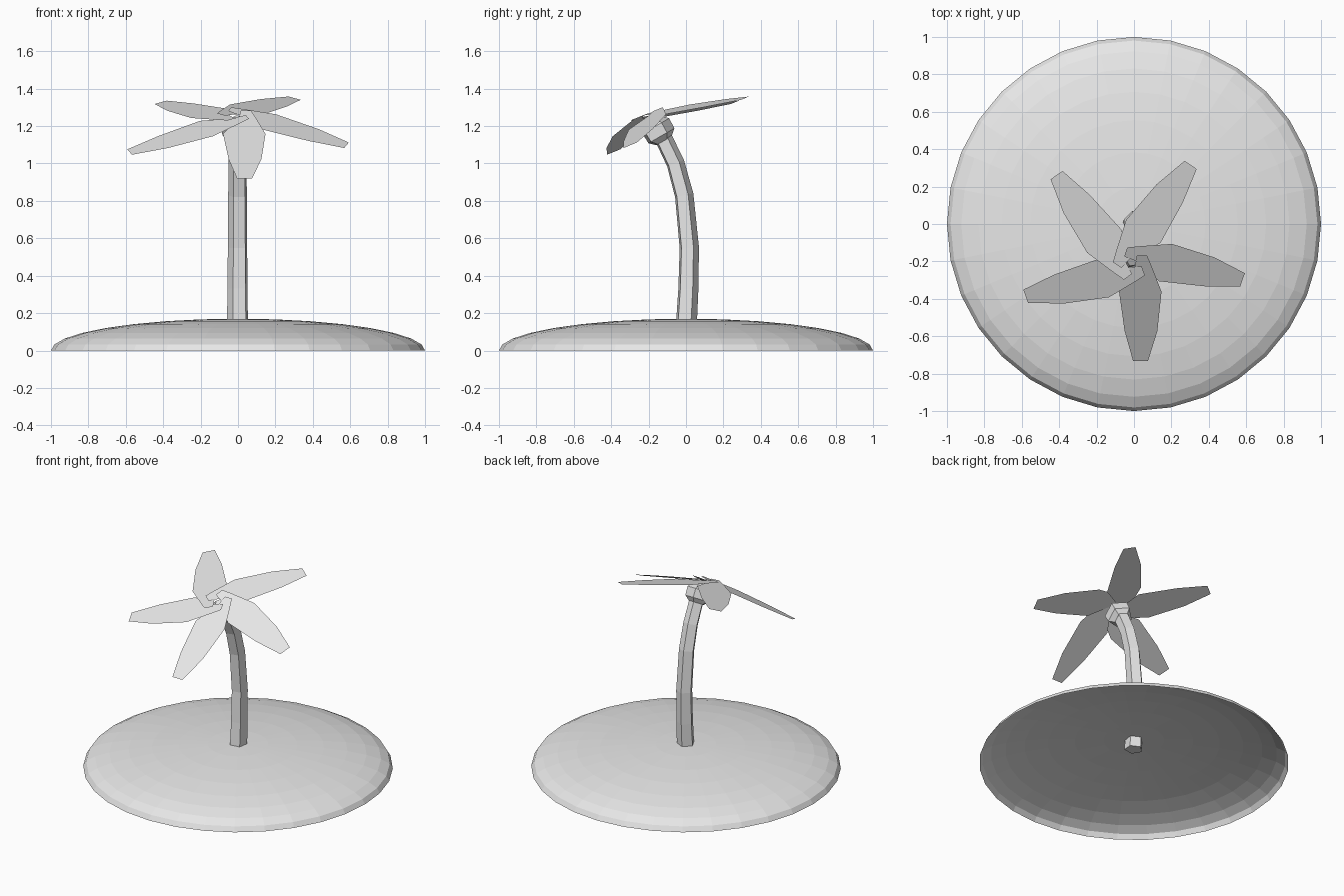
import bpy, bmesh, math
from mathutils import Vector, Matrix

if "Cube" in bpy.data.objects:
    bpy.data.objects.remove(bpy.data.objects["Cube"], do_unlink=True)

GREY = (0.8, 0.8, 0.8, 1)
mat = bpy.data.materials.new("light grey")
mat.use_nodes = True
mat.diffuse_color = GREY
mat.node_tree.nodes["Principled BSDF"].inputs["Base Color"].default_value = GREY


def finish(name, bm):
    """Turn a bmesh into a flat shaded object."""
    mesh = bpy.data.meshes.new(name)
    bm.to_mesh(mesh)
    bm.free()
    mesh.materials.append(mat)
    obj = bpy.data.objects.new(name, mesh)
    bpy.context.collection.objects.link(obj)
    return obj


# Island: upper half of a squashed sphere, open underneath
bm = bmesh.new()
bmesh.ops.create_uvsphere(bm, u_segments=32, v_segments=16, radius=1)
bmesh.ops.delete(bm, geom=[v for v in bm.verts if v.co.z < -0.01], context='VERTS')
bmesh.ops.scale(bm, vec=(1, 1, 0.17), verts=bm.verts)
finish("island", bm)


def five_sided_tube(name, sections):
    """Loft five-sided rings given as (y, z, radius, lean in degrees)."""
    bm = bmesh.new()
    rings = []
    for y, z, radius, lean in sections:
        turn = Matrix.Rotation(math.radians(lean), 3, 'X')
        ring = []
        for i in range(5):
            a = math.radians(-45 + 72 * i)
            p = turn @ Vector((radius * math.cos(a), radius * math.sin(a), 0))
            ring.append(bm.verts.new(p + Vector((0, y, z))))
        rings.append(ring)
    for low, high in zip(rings, rings[1:]):
        for i in range(5):
            j = (i + 1) % 5
            bm.faces.new((low[i], low[j], high[j], high[i]))
    bm.faces.new(rings[0][::-1])
    bm.faces.new(rings[-1])
    return finish(name, bm)


# Curved trunk
five_sided_tube("trunk", [
    (-0.003, 0.10, 0.060, -3), (0.010, 0.33, 0.057, -2), (0.015, 0.55, 0.055, 3),
    (-0.012, 0.83, 0.053, 12), (-0.058, 1.00, 0.051, 20), (-0.12, 1.13, 0.050, 29)])

# Bulb that carries the leaves
axis = Vector((0, -0.5, 0.87))
bulb = []
for along, radius in ((0, 0.05), (0.03, 0.085), (0.09, 0.088), (0.13, 0.05)):
    p = Vector((0, -0.12, 1.12)) + axis * along
    bulb.append((p.y, p.z, radius, 30))
five_sided_tube("crown_bulb", bulb)

# Leaves: one drooping flat blade repeated around a tilted crown
# rows: distance from the crown centre, one edge, other edge
BLADE = [(-0.05, 0.03, 0.085), (0.02, 0.02, 0.11), (0.18, -0.065, 0.162),
         (0.43, -0.035, 0.14), (0.62, 0.01, 0.09)]
droop = Matrix.Rotation(math.radians(10.5), 4, 'Y')
crown = (Matrix.Translation((-0.015, -0.168, 1.151))
         @ Matrix.Rotation(math.radians(22.3), 4, 'X')
         @ Matrix.Translation((0, 0, 0.113)))
for n in range(5):
    bm = bmesh.new()
    spin = Matrix.Rotation(math.radians(-90 + 72 * n), 4, 'Z')
    place = crown @ spin @ droop
    rows = [[bm.verts.new(place @ Vector((s, a, 0))) for a in (left, right)]
            for s, left, right in BLADE]
    for r, q in zip(rows, rows[1:]):
        bm.faces.new((r[0], q[0], q[1], r[1]))
    finish("leaf_%d" % (n + 1), bm)
